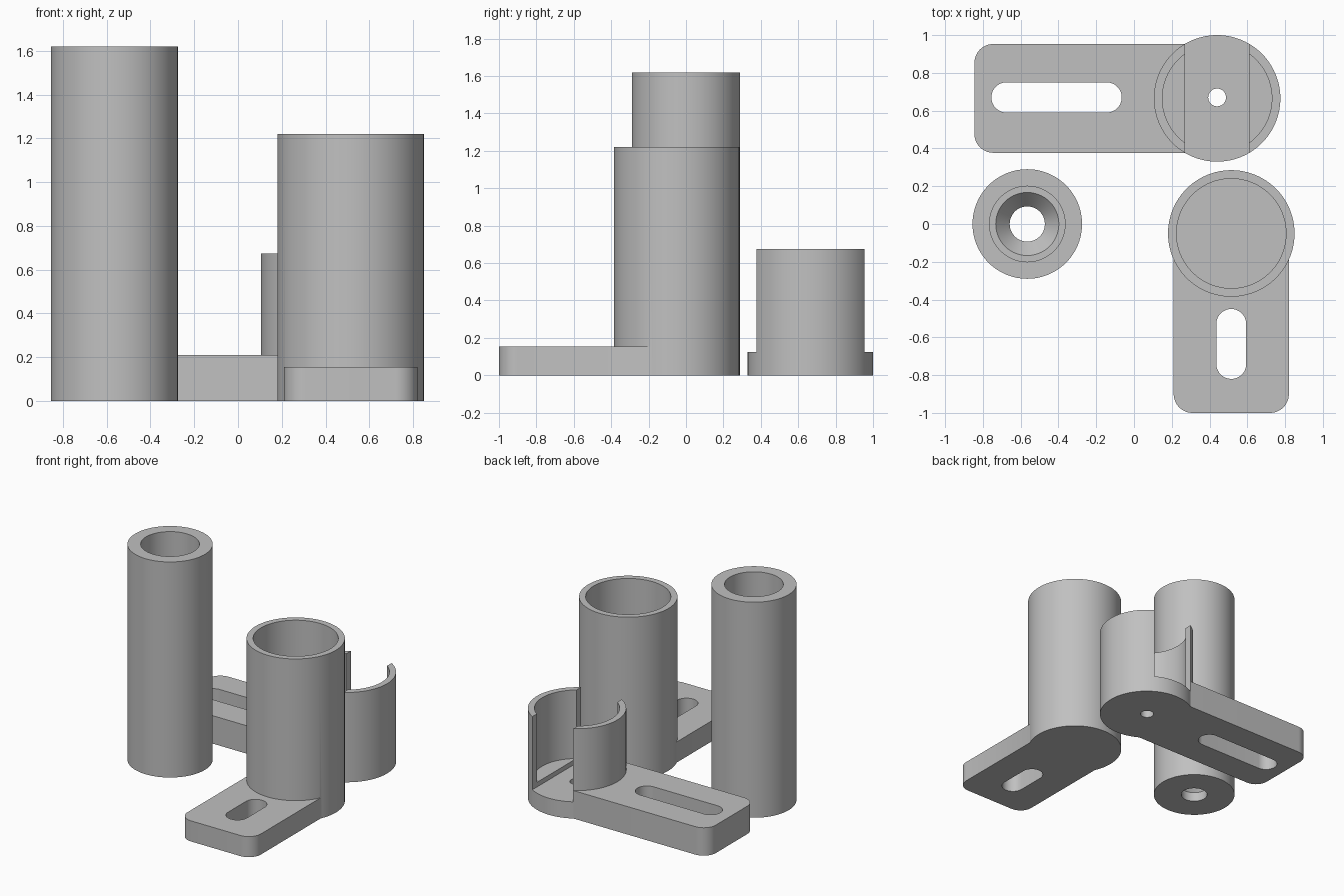
import bpy, bmesh, math
from math import pi, cos, sin

if "Cube" in bpy.data.objects:
    bpy.data.objects.remove(bpy.data.objects["Cube"], do_unlink=True)

SEG = 96
grey = bpy.data.materials.new("plain_grey")
grey.use_nodes = True
color = (0.53, 0.53, 0.53, 1)
grey.diffuse_color = color
grey.node_tree.nodes["Principled BSDF"].inputs["Base Color"].default_value = color


def add_object(name, bm):
    bmesh.ops.recalc_face_normals(bm, faces=bm.faces)
    mesh = bpy.data.meshes.new(name)
    bm.to_mesh(mesh)
    bm.free()
    mesh.materials.append(grey)
    obj = bpy.data.objects.new(name, mesh)
    bpy.context.collection.objects.link(obj)
    return obj


def prism(name, outline, z0, z1):
    """Extrude a closed xy outline from z0 to z1."""
    bm = bmesh.new()
    face = bm.faces.new([bm.verts.new((x, y, z0)) for x, y in outline])
    top = bmesh.ops.extrude_face_region(bm, geom=[face])["geom"]
    verts = [v for v in top if isinstance(v, bmesh.types.BMVert)]
    bmesh.ops.translate(bm, verts=verts, vec=(0, 0, z1 - z0))
    return add_object(name, bm)


def arc(cx, cy, r, start, end, n):
    return [(cx + r * cos(start + (end - start) * i / n),
             cy + r * sin(start + (end - start) * i / n)) for i in range(n + 1)]


def cylinder(name, cx, cy, r, z0, z1):
    return prism(name, arc(cx, cy, r, 0, 2 * pi, SEG)[:-1], z0, z1)


def box(name, x0, x1, y0, y1, z0, z1):
    return prism(name, [(x0, y0), (x1, y0), (x1, y1), (x0, y1)], z0, z1)


def rounded(name, x0, x1, y0, y1, r, z0, z1):
    """Rectangle with rounded corners; a slot when r is half its width."""
    pts = []
    for i, (cx, cy) in enumerate([(x1 - r, y1 - r), (x0 + r, y1 - r),
                                  (x0 + r, y0 + r), (x1 - r, y0 + r)]):
        for p in arc(cx, cy, r, i * pi / 2, (i + 1) * pi / 2, 12):
            if not pts or math.dist(p, pts[-1]) > 1e-5:
                pts.append(p)
    if math.dist(pts[0], pts[-1]) < 1e-5:
        pts.pop()
    return prism(name, pts, z0, z1)


def combine(obj, tool, operation):
    """Boolean the tool into the object and remove the tool."""
    mod = obj.modifiers.new("join", "BOOLEAN")
    mod.operation, mod.object, mod.solver = operation, tool, "EXACT"
    depsgraph = bpy.context.evaluated_depsgraph_get()
    mesh = bpy.data.meshes.new_from_object(obj.evaluated_get(depsgraph))
    obj.modifiers.clear()
    obj.data = mesh
    bpy.data.objects.remove(tool, do_unlink=True)


def lathe(name, cx, cy, profile):
    """Revolve a closed (radius, z) profile."""
    bm = bmesh.new()
    rings = [[bm.verts.new((cx + r * cos(2 * pi * i / SEG),
                            cy + r * sin(2 * pi * i / SEG), z))
              for i in range(SEG)] for r, z in profile]
    for a, b in zip(rings, rings[1:] + rings[:1]):
        for i in range(SEG):
            j = (i + 1) % SEG
            bm.faces.new((a[i], a[j], b[j], b[i]))
    return add_object(name, bm)


# Tall tube with a countersunk screw hole in its floor
tube = lathe("tall_tube", -0.565, 0, [
    (0.29, 0), (0.29, 1.62), (0.2, 1.62), (0.2, 0.155),
    (0.167, 0.155), (0.093, 0.07), (0.093, 0)])

# Closed cup with a slotted arm to the front
cx, cy = 0.515, -0.05
cup = cylinder("cup_holder", cx, cy, 0.335, 0, 1.22)
combine(cup, rounded("arm", 0.21, 0.82, -1, 0.05, 0.1, 0, 0.155), "UNION")
combine(cup, cylinder("bore", cx, cy, 0.29, 0.155, 1.4), "DIFFERENCE")
combine(cup, rounded("slot", 0.436, 0.594, -0.82, -0.45, 0.079, -0.1, 0.4), "DIFFERENCE")

# Short split cup with a slotted arm to the side
cx, cy = 0.44, 0.665
clip = cylinder("split_holder", cx, cy, 0.335, 0, 0.675)
combine(clip, rounded("arm", -0.845, 0.45, 0.377, 0.953, 0.1, 0, 0.21), "UNION")
combine(clip, cylinder("bore", cx, cy, 0.29, 0.16, 0.9), "DIFFERENCE")
combine(clip, box("gap", 0.27, 0.61, 0.2, 1.2, 0.125, 0.9), "DIFFERENCE")
combine(clip, cylinder("screw_hole", cx, cy + 0.005, 0.047, -0.1, 0.4), "DIFFERENCE")
combine(clip, rounded("slot", -0.755, -0.065, 0.59, 0.75, 0.08, -0.1, 0.4), "DIFFERENCE")

# Smooth round walls, sharp rims
bpy.ops.object.select_all(action="DESELECT")
for obj in (tube, cup, clip):
    obj.select_set(True)
bpy.context.view_layer.objects.active = tube
bpy.ops.object.shade_smooth_by_angle(angle=math.radians(30))
